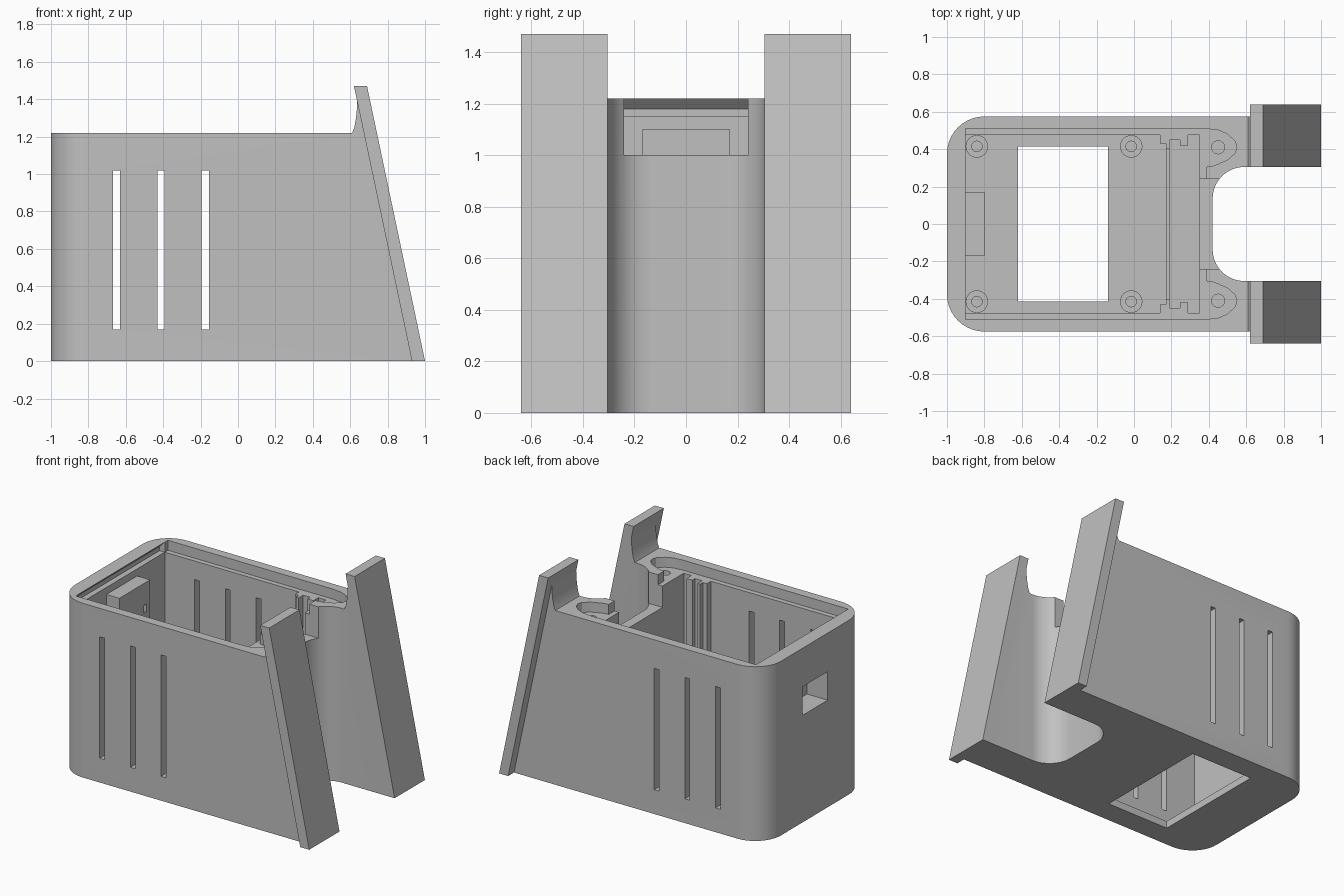
import bpy, bmesh
from math import sin, cos, radians
from mathutils import Vector

cube = bpy.data.objects.get("Cube")
if cube:
    bpy.data.objects.remove(cube, do_unlink=True)

grey = bpy.data.materials.new("plain grey")
grey.use_nodes = True
COLOUR = (0.53, 0.53, 0.53, 1)
grey.diffuse_color = COLOUR
for node in grey.node_tree.nodes:
    if node.type == 'BSDF_PRINCIPLED':
        node.inputs["Base Color"].default_value = COLOUR


def arc(cx, cy, r, start, end, n=10):
    angles = [radians(start + (end - start) * i / n) for i in range(n + 1)]
    return [(cx + r * cos(a), cy + r * sin(a)) for a in angles]


def mirrored(half):
    """Close a half outline (y > 0) by its reflection."""
    return half + [(x, -y) for x, y in reversed(half)]


def prism(name, outline, low, high, axis='z', trim=None):
    """Extrude an outline along z (outline in xy) or along y (outline in xz)."""
    bm = bmesh.new()
    place = (lambda p: (p[0], p[1], low)) if axis == 'z' else (lambda p: (p[0], low, p[1]))
    face = bm.faces.new([bm.verts.new(place(p)) for p in outline])
    grown = bmesh.ops.extrude_face_region(bm, geom=[face])["geom"]
    shift = Vector((0, 0, high - low)) if axis == 'z' else Vector((0, high - low, 0))
    bmesh.ops.translate(bm, vec=shift, verts=[g for g in grown if isinstance(g, bmesh.types.BMVert)])
    if trim:
        cut = bmesh.ops.bisect_plane(bm, geom=bm.verts[:] + bm.edges[:] + bm.faces[:],
                                     plane_co=trim[0], plane_no=trim[1], clear_outer=True)
        edges = [g for g in cut["geom_cut"] if isinstance(g, bmesh.types.BMEdge)]
        bmesh.ops.holes_fill(bm, edges=edges)
    bmesh.ops.recalc_face_normals(bm, faces=bm.faces[:])
    mesh = bpy.data.meshes.new(name)
    bm.to_mesh(mesh)
    bm.free()
    mesh.materials.append(grey)
    obj = bpy.data.objects.new(name, mesh)
    bpy.context.scene.collection.objects.link(obj)
    return obj


def box(name, x0, x1, y0, y1, z0, z1):
    return prism(name, [(x0, y0), (x1, y0), (x1, y1), (x0, y1)], z0, z1)


def cylinder(name, x, y, r, z0, z1):
    return prism(name, arc(x, y, r, 0, 360, 24)[:-1], z0, z1)


def cut(targets, cutter):
    """Subtract a cutter from each target, then discard it."""
    for target in targets:
        mod = target.modifiers.new("cut", 'BOOLEAN')
        mod.operation = 'DIFFERENCE'
        mod.solver = 'EXACT'
        mod.object = cutter
        bpy.context.view_layer.objects.active = target
        bpy.ops.object.modifier_apply(modifier=mod.name)
    bpy.data.objects.remove(cutter, do_unlink=True)


TOP, FLOOR, LEDGE = 1.22, 0.05, 1.15
parts = []

# Outer shell with rounded end, U-shaped notch and sloped arm ends
shell = prism("housing", mirrored(arc(.59, .135, .17, 180, 90) + [(1, .305), (1, .575)]
                                  + arc(-.8, .375, .2, 90, 180)),
              0, TOP, trim=((.93, 0, 0), (1.47, 0, .31)))
parts.append(shell)

# Main cavity, its side outline forming the panel guides
cavity = [(.35, .475), (.29, .475), (.29, .42), (.245, .42), (.245, .45), (.19, .45),
          (.19, .40), (.17, .40), (.17, .43), (.14, .43), (.14, .475), (-.9, .475)]
cut([shell], prism("cavity_cutter", mirrored(cavity), FLOOR, 1.3))

# Lid recess with screw lobes, and the undercut lip at the closed end
recess = [(.35, .24), (.385, .24), (.385, .305), (.43, .313), (.50, .343), (.54, .378),
          (.55, .41), (.54, .442), (.50, .48), (.45, .502), (.38, .51), (-.9, .51)]
cut([shell], prism("recess_cutter", mirrored(recess), LEDGE, 1.3))
lip = [(-.9, TOP), (-.94, 1.18), (-.94, LEDGE), (-.85, LEDGE), (-.85, TOP)]
cut([shell], prism("lip_cutter", lip, -.475, .475, 'y'))

# Lowered wall at the notch, and the floor window
cut([shell], box("wall_cutter", .34, .48, -.24, .24, 1.0, 1.3))
cut([shell], box("window_cutter", -.62, -.14, -.415, .415, -.1, .1))

# Vent slots through both sides
for x in (-.65, -.412, -.175):
    cut([shell], box("slot_cutter", x - .019, x + .019, -.7, .7, .17, 1.02))

# Lid screw holes
for side in (-1, 1):
    cut([shell], cylinder("screw_cutter", .45, side * .41, .035, .9, 1.3))

# Socket block inside the end wall, with its port and small slit
block = box("socket_block", -.91, -.8, -.17, .17, .6, 1.1)
parts.append(block)
cut([shell, block], box("port_cutter", -1.1, -.84, -.14, .14, .75, .95))
cut([block], box("slit_cutter", -.86, -.7, .105, .13, .89, .945))

# Floor ridge beside the panel groove
parts.append(box("floor_ridge", .17, .19, -.40, .40, FLOOR - .01, .1))

# Board standoffs
for x in (-.84, -.015):
    for side in (-1, 1):
        post = cylinder("standoff", x, side * .415, .06, FLOOR - .01, .15)
        cut([post], cylinder("bore_cutter", x, side * .415, .028, .06, .3))
        parts.append(post)

# Sloped mounting plates and the curved webs that join them to the arms
plate = [(.93, 0), (1, 0), (.69, 1.47), (.62, 1.47)]
web = [(.61, TOP), (.622, 1.25), (.631, 1.3), (.636, 1.35), (.637, 1.39), (.68, TOP)]
for label, side in (("front", -1), ("back", 1)):
    y0, y1 = sorted((side * .305, side * .64))
    parts.append(prism(label + "_mounting_plate", plate, y0, y1, 'y'))
    y0, y1 = sorted((side * .305, side * .575))
    parts.append(prism(label + "_plate_web", web, y0, y1, 'y'))

# Smooth the curved walls, keeping edges crisp
bpy.ops.object.select_all(action='DESELECT')
for part in parts:
    part.select_set(True)
bpy.context.view_layer.objects.active = shell
bpy.ops.object.shade_smooth_by_angle(angle=radians(25))
